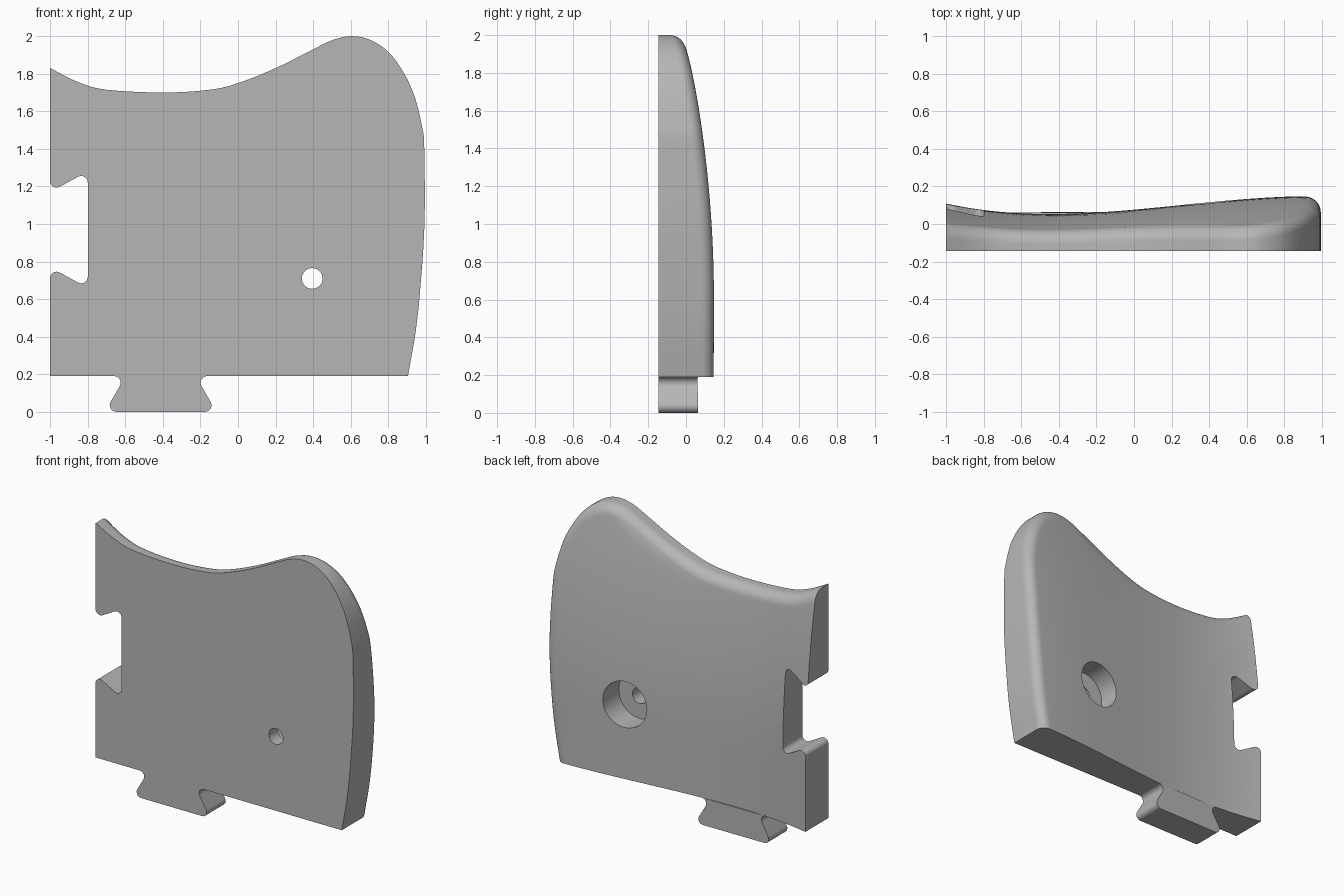
import bpy, bmesh, math
from mathutils import Vector
from mathutils.geometry import intersect_point_line

if "Cube" in bpy.data.objects:
    bpy.data.objects.remove(bpy.data.objects["Cube"])

FRONT, BOTTOM, ROUND = -0.145, 0.19, 0.065

grey = bpy.data.materials.new("plain grey")
grey.use_nodes = True
grey.diffuse_color = (0.47, 0.47, 0.47, 1)
grey.node_tree.nodes["Principled BSDF"].inputs["Base Color"].default_value = (0.47, 0.47, 0.47, 1)


def back_y(x, z):
    """Gently curved rear surface."""
    s = (x + 0.45) / 1.4
    return 0.053 + 0.095 * s * s * (3 - 2 * s) - 0.078 * max(0, z - 0.6) ** 2


def spline(pts, steps):
    """Smooth curve through the points."""
    p = [Vector(q) for q in pts]
    p = [2 * p[0] - p[1]] + p + [2 * p[-1] - p[-2]]
    out = []
    for a, b, c, d in zip(p, p[1:], p[2:], p[3:]):
        for i in range(steps):
            t = i / steps
            out.append(0.5 * (2 * b + (c - a) * t + (2 * a - 5 * b + 4 * c - d) * t * t
                              + (3 * b - a - 3 * c + d) * t ** 3))
    return out + [p[-2]]


def rounded(path, r, steps=8):
    """Round the inner corners of an open path, dropping its end points."""
    p = [Vector(q) for q in path]
    out = []
    for a, b, c in zip(p, p[1:], p[2:]):
        u, v = (a - b).normalized(), (c - b).normalized()
        half = u.angle(v) / 2
        mid = b + (u + v).normalized() * r / math.sin(half)
        s, e = b + u * r / math.tan(half) - mid, b + v * r / math.tan(half) - mid
        for i in range(steps + 1):
            out.append(mid + s.slerp(e, i / steps) * r if 0 < i < steps else mid + (s if i == 0 else e))
    return out


def finish(bm, name):
    bmesh.ops.recalc_face_normals(bm, faces=bm.faces)
    mesh = bpy.data.meshes.new(name)
    bm.to_mesh(mesh)
    bm.free()
    mesh.materials.append(grey)
    ob = bpy.data.objects.new(name, mesh)
    bpy.context.collection.objects.link(ob)
    return ob


def prism(name, pts, y0, y1):
    """Extrude an x-z profile along y; y1 is a function of x and z."""
    bm = bmesh.new()
    f = [bm.verts.new((x, y0, z)) for x, z in pts]
    b = [bm.verts.new((x, y1(x, z), z)) for x, z in pts]
    bm.faces.new(f)
    bm.faces.new(b[::-1])
    for i in range(len(f)):
        j = (i + 1) % len(f)
        bm.faces.new((f[i], f[j], b[j], b[i]))
    return finish(bm, name)


def activate(ob):
    bpy.ops.object.select_all(action='DESELECT')
    ob.select_set(True)
    bpy.context.view_layer.objects.active = ob


def cut(ob, cutter):
    cutter.hide_render = True
    mod = ob.modifiers.new("cut", 'BOOLEAN')
    mod.operation, mod.solver, mod.object = 'DIFFERENCE', 'EXACT', cutter
    activate(ob)
    bpy.ops.object.modifier_apply(modifier=mod.name)
    bpy.data.objects.remove(cutter)


# Panel: rays fan out from the lower corner to the curved top and side edge
edge = spline([(-1, 1.83), (-0.85, 1.755), (-0.7, 1.715), (-0.4, 1.7), (-0.15, 1.715),
               (0, 1.75), (0.2, 1.83), (0.4, 1.93), (0.5, 1.978), (0.6, 2), (0.7, 1.982),
               (0.8, 1.917), (0.88, 1.81), (0.94, 1.68), (0.98, 1.52), (0.992, 1.4),
               (0.993, 1), (0.97, 0.65), (0.945, 0.42), (0.905, BOTTOM)], 5)
corner = Vector((-1, BOTTOM))


def edge_distance(p):
    best = 9
    for a, b in zip(edge, edge[1:]):
        t = min(1, max(0, intersect_point_line(p, a, b)[1]))
        best = min(best, (a.lerp(b, t) - p).length)
    return best


def panel_y(p):
    d = min(ROUND, edge_distance(p))
    return back_y(*p) - ROUND + math.sqrt(max(0, ROUND ** 2 - (ROUND - d) ** 2))


bm = bmesh.new()
corner_front = bm.verts.new((-1, FRONT, BOTTOM))
corner_back = bm.verts.new((-1, back_y(*corner), BOTTOM))
fronts, rays = [], []
for e in edge:
    reach = (e - corner).length
    near = [1.5 * ROUND * (1 - math.cos(i * math.pi / 20)) for i in range(11)]
    inner = reach - near[-1]
    dist = [inner * i / 16 for i in range(1, 16)] + [reach - d for d in near[::-1]]
    ray = []
    for d in dist:
        p = corner.lerp(e, d / reach)
        ray.append(bm.verts.new((p.x, panel_y(p), p.y)))
    rays.append(ray)
    fronts.append(bm.verts.new((e.x, FRONT, e.y)))
for i in range(len(rays) - 1):
    a, b = rays[i], rays[i + 1]
    bm.faces.new((corner_back, a[0], b[0]))
    for k in range(len(a) - 1):
        bm.faces.new((a[k], a[k + 1], b[k + 1], b[k]))
    bm.faces.new((a[-1], fronts[i], fronts[i + 1], b[-1]))
bm.faces.new([corner_front] + fronts)
for ray, front in ((rays[0], fronts[0]), (rays[-1], fronts[-1])):
    bm.faces.new([corner_front, corner_back] + ray + [front])
panel = finish(bm, "panel")

# Dovetail socket in the right side
mid = 0.97
half = [(-1.001, mid + 0.5), (-1.001, mid + 0.2), (-0.8, mid + 0.31)]
path = half + [(x, 2 * mid - z) for x, z in half[::-1]]
socket = [(-1.2, mid - 0.26)] + [(-1.2, mid + 0.26)] + rounded(path, 0.035)
cut(panel, prism("socket_cutter", socket, -0.5, lambda x, z: 0.5))


# Screw hole with a wide counterbore from the back
def circle(r):
    return [(0.395 + r * math.cos(i * math.pi / 24), 0.71 + r * math.sin(i * math.pi / 24))
            for i in range(48)]


cut(panel, prism("counterbore_cutter", circle(0.16), -0.05, lambda x, z: 0.5))
cut(panel, prism("hole_cutter", circle(0.055), -0.5, lambda x, z: 0.4))

# Dovetail tab under the panel
mid = -0.412
half = [(mid + 0.4, BOTTOM), (mid + 0.187, BOTTOM), (mid + 0.297, 0)]
path = half + [(2 * mid - x, z) for x, z in half[::-1]]
tab = prism("dovetail_tab", rounded(path, 0.035), FRONT, lambda x, z: back_y(x, BOTTOM))

for ob in (panel, tab):
    activate(ob)
    bpy.ops.object.shade_smooth_by_angle(angle=math.radians(30))
